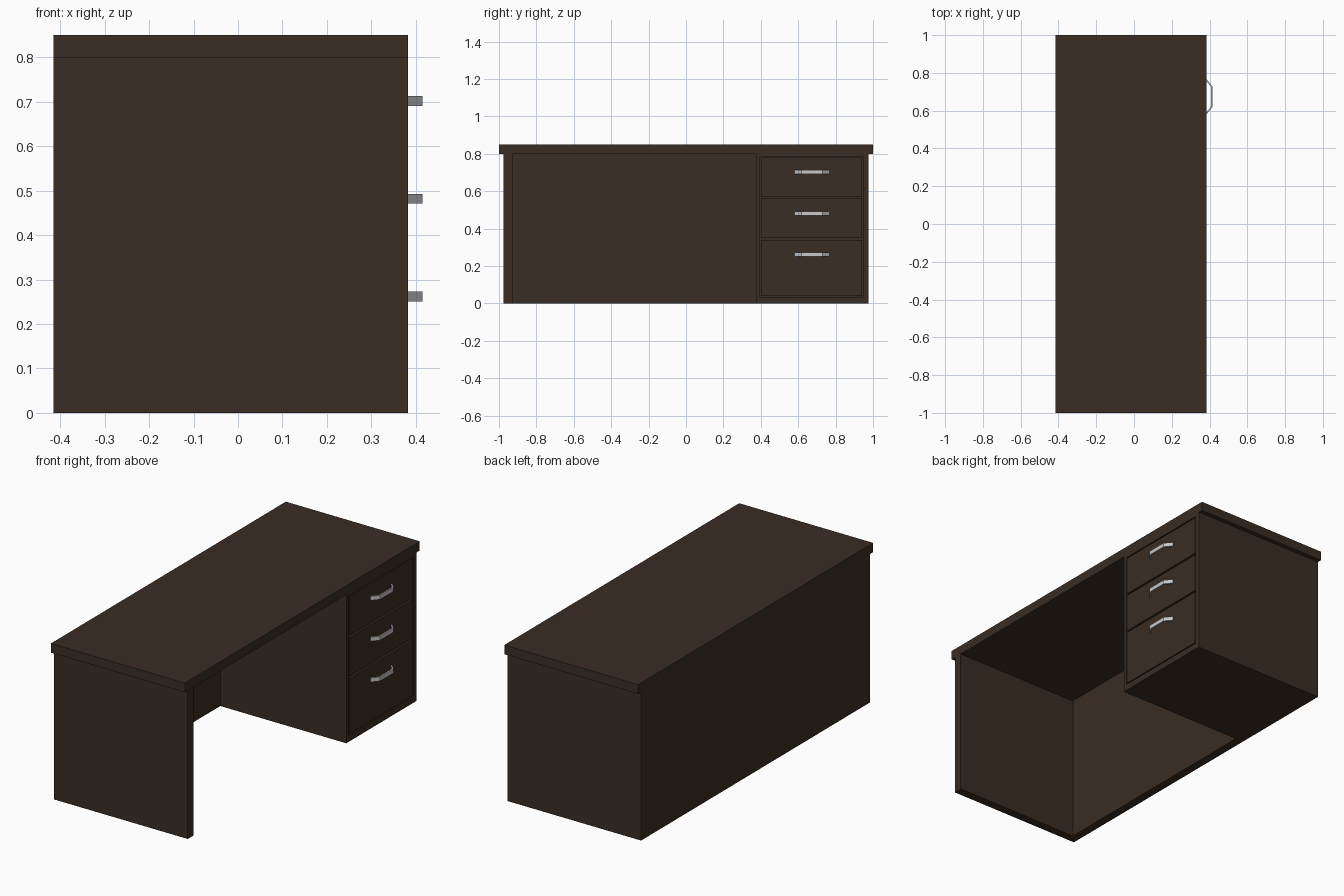
import bpy, bmesh

if "Cube" in bpy.data.objects:
    bpy.data.objects.remove(bpy.data.objects["Cube"])


def material(name, rgb):
    m = bpy.data.materials.new(name)
    m.diffuse_color = (*rgb, 1)
    m.use_nodes = True
    m.node_tree.nodes["Principled BSDF"].inputs["Base Color"].default_value = m.diffuse_color
    return m


WOOD = material("dark brown wood", (0.043, 0.026, 0.017))
METAL = material("light grey metal", (0.58, 0.58, 0.58))


def finish(name, bm, mat):
    bmesh.ops.recalc_face_normals(bm, faces=bm.faces)
    me = bpy.data.meshes.new(name)
    bm.to_mesh(me)
    bm.free()
    me.materials.append(mat)
    ob = bpy.data.objects.new(name, me)
    bpy.context.collection.objects.link(ob)
    return ob


def box(name, x, y, z, mat=WOOD):
    bm = bmesh.new()
    bmesh.ops.create_cube(bm, size=1)
    for v in bm.verts:
        v.co = [lo + (c + 0.5) * (hi - lo) for c, (lo, hi) in zip(v.co, (x, y, z))]
    return finish(name, bm, mat)


def handle(name, y, z):
    # bent strip: outer and inner outline in plan, extruded upward
    half = [(0.383, 0.094), (0.415, 0.056)]
    inner = [(0.383, 0.083), (0.407, 0.052)]
    outline = [(x, -d) for x, d in half] + [(x, d) for x, d in reversed(half)]
    outline += [(x, d) for x, d in inner] + [(x, -d) for x, d in reversed(inner)]
    bm = bmesh.new()
    f = bm.faces.new([bm.verts.new((px, y + py, z - 0.011)) for px, py in outline])
    ext = bmesh.ops.extrude_face_region(bm, geom=[f])
    for v in ext["geom"]:
        if isinstance(v, bmesh.types.BMVert):
            v.co.z += 0.022
    return finish(name, bm, METAL)


BACK, FRONT = -0.415, 0.383
INNER = -0.368   # inside face of the back panel
GROOVE = 0.368   # depth of the gaps round the drawers

# main boards
box("desk_top", (BACK, FRONT), (-1, 1), (0.8, 0.85))
box("back_panel", (BACK, INNER), (-0.975, 0.975), (0, 0.8))
box("left_side_panel", (INNER, FRONT), (-0.975, -0.928), (0, 0.8))

# drawer pedestal with its front frame
box("pedestal_body", (INNER, GROOVE), (0.375, 0.975), (0, 0.8))
box("frame_stile_inner", (GROOVE, FRONT), (0.375, 0.396), (0, 0.8))
box("frame_stile_outer", (GROOVE, FRONT), (0.948, 0.975), (0, 0.8))
box("frame_rail_bottom", (GROOVE, FRONT), (0.396, 0.948), (0, 0.034))
box("frame_rail_top", (GROOVE, FRONT), (0.396, 0.948), (0.786, 0.8))

# drawers and handles
for i, (lo, hi) in enumerate([(0.57, 0.78), (0.35, 0.56), (0.04, 0.34)], 1):
    box(f"drawer_front_{i}", (GROOVE, FRONT), (0.402, 0.942), (lo, hi))
    handle(f"drawer_handle_{i}", 0.674, hi - 0.078)
